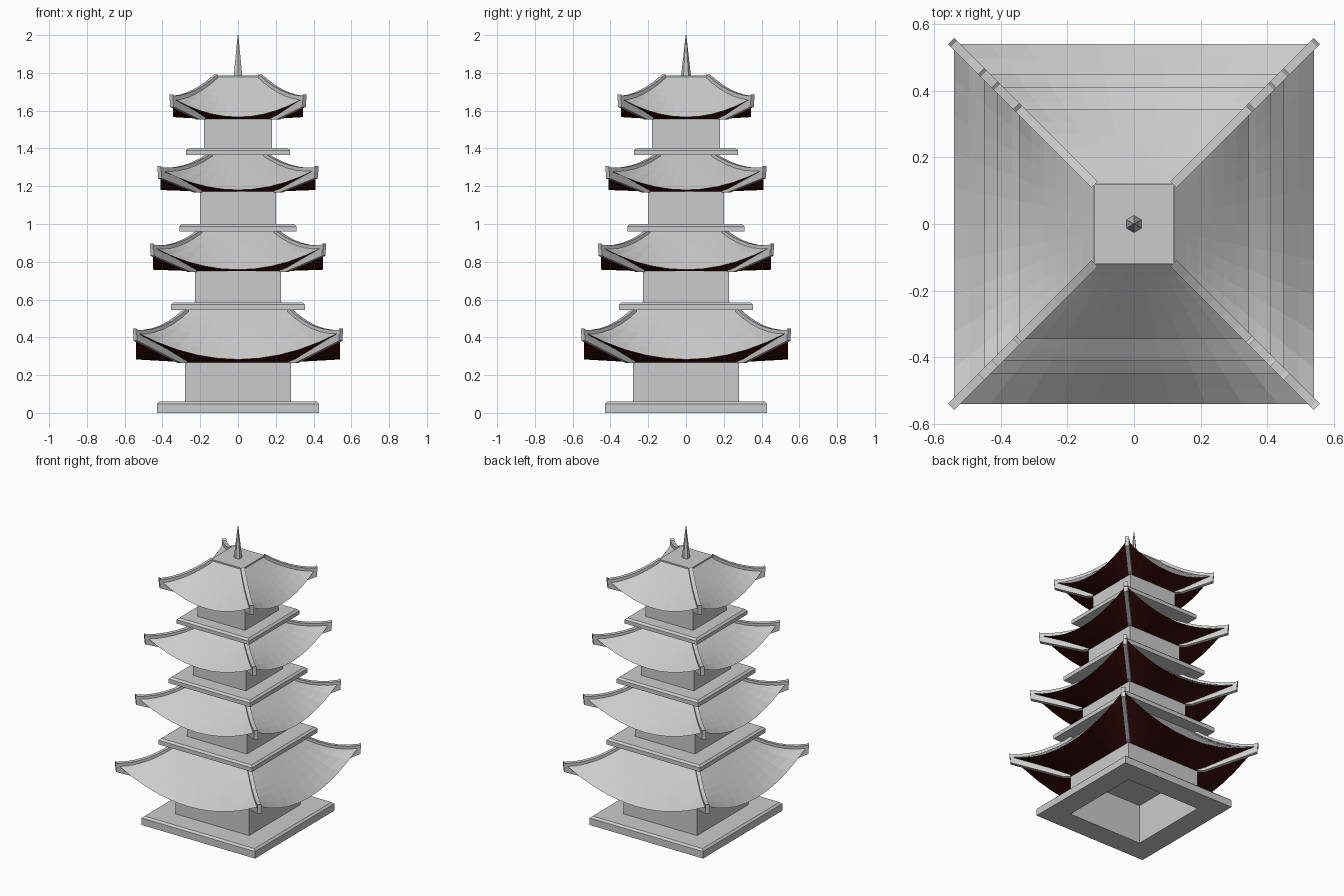
import bpy, bmesh, math
from mathutils import Matrix

if "Cube" in bpy.data.objects:
    bpy.data.objects.remove(bpy.data.objects["Cube"])


def material(name, rgb):
    m = bpy.data.materials.new(name)
    m.diffuse_color = (*rgb, 1)
    m.use_nodes = True
    m.node_tree.nodes["Principled BSDF"].inputs["Base Color"].default_value = m.diffuse_color
    return m


GREY = material("stone_grey", (0.6, 0.6, 0.6))
DARK = material("dark_red", (0.045, 0.004, 0.004))


def finish(name, bm, mat):
    bmesh.ops.remove_doubles(bm, verts=bm.verts, dist=0.0002)
    me = bpy.data.meshes.new(name)
    bm.to_mesh(me)
    bm.free()
    me.materials.append(mat)
    ob = bpy.data.objects.new(name, me)
    bpy.context.collection.objects.link(ob)
    return ob


def square_lathe(name, profile, cap_top=True, cap_bottom=False):
    """Square rings (half width, z), joined from first to last."""
    bm = bmesh.new()
    rings = [[bm.verts.new((sx * r, sy * r, z))
              for sx, sy in ((-1, -1), (1, -1), (1, 1), (-1, 1))] for r, z in profile]
    for a, b in zip(rings, rings[1:]):
        for i in range(4):
            j = (i + 1) % 4
            bm.faces.new((a[i], a[j], b[j], b[i]))
    if cap_top:
        bm.faces.new(rings[-1])
    if cap_bottom:
        bm.faces.new(rings[0][::-1])
    return finish(name, bm, GREY)


def four_sheets(name, point, rows, cols, mat, flip=False):
    """Grid point(s, u) for the front side, repeated on all four sides."""
    bm = bmesh.new()
    for k in range(4):
        rot = Matrix.Rotation(k * math.pi / 2, 3, 'Z')
        g = [[bm.verts.new(rot @ Matrix.Identity(3) @ point(i / rows, 2 * j / cols - 1))
              for j in range(cols + 1)] for i in range(rows + 1)]
        for i in range(rows):
            for j in range(cols):
                f = [g[i][j], g[i + 1][j], g[i + 1][j + 1], g[i][j + 1]]
                bm.faces.new(f[::-1] if flip else f)
    return finish(name, bm, mat)


def four_bars(name, path, half_w):
    """Bars on the four diagonals; path holds (offset, z bottom, z top)."""
    bm = bmesh.new()
    d = half_w / math.sqrt(2)
    for k in range(4):
        rot = Matrix.Rotation(k * math.pi / 2, 3, 'Z')
        rings = []
        for r, lo, hi in path:
            rings.append([bm.verts.new(rot @ Vector(c)) for c in (
                (r - d, -r - d, lo), (r + d, -r + d, lo),
                (r + d, -r + d, hi), (r - d, -r - d, hi))])
        for a, b in zip(rings, rings[1:]):
            for i in range(4):
                j = (i + 1) % 4
                bm.faces.new((a[i], a[j], b[j], b[i]))
        bm.faces.new(rings[0][::-1])
        bm.faces.new(rings[-1])
    bmesh.ops.recalc_face_normals(bm, faces=bm.faces)
    return finish(name, bm, GREY)


from mathutils import Vector

# per tier: platform half, z0, z1 | body half, top | eave half, eave z, lift | roof top half, z
TIERS = [
    (0.43, 0.0, 0.06, 0.28, 0.268, 0.54, 0.283, 0.145, 0.27, 0.545),
    (0.355, 0.545, 0.585, 0.228, 0.75, 0.45, 0.758, 0.12, 0.20, 0.96),
    (0.31, 0.96, 1.0, 0.20, 1.172, 0.41, 1.18, 0.108, 0.145, 1.365),
    (0.275, 1.365, 1.402, 0.18, 1.556, 0.345, 1.566, 0.10, 0.118, 1.78),
]

for n, (ph, z0, z1, bh, zb, eh, ze, lift, th, zt) in enumerate(TIERS, 1):
    # platform with chamfered rim; the lowest is open underneath
    lip = [(ph, z0), (ph, z1 - 0.012), (ph - 0.013, z1), (bh, z1)]
    if n == 1:
        square_lathe("platform_1", [(bh, z1), (bh, z0)] + lip, cap_top=False)
    else:
        square_lathe(f"platform_{n}", lip, cap_bottom=True)
    # body walls
    square_lathe(f"body_{n}", [(bh, z1), (bh, zb)])

    # swept roof with lifted corners
    def roof_z(s, u):
        return zt + (ze - zt) * s + lift * u * u * s * s

    def roof_pt(s, u):
        r = th + (eh - th) * s
        return Vector((u * r, -r, roof_z(s, u)))

    def under_pt(s, u):
        r = bh + (eh - bh) * s
        return Vector((u * r, -r, zb + (roof_z(1, u) - zb) * s))

    four_sheets(f"roof_{n}", roof_pt, 6, 10, GREY)
    four_sheets(f"eave_underside_{n}", under_pt, 1, 10, DARK, flip=True)

    # ridges on top of the hips, rafters below them
    path = []
    for i in range(7):
        s = i / 6
        z = roof_z(s, 1)
        path.append((th + (eh - th) * s, z - 0.012, z + 0.012))
    zc = roof_z(1, 1)
    path.append((eh + 0.008, zc - 0.012, zc + 0.02))
    four_bars(f"hip_ridges_{n}", path, 0.013)
    four_bars(f"hip_rafters_{n}", [(bh, zb - 0.004, zb + 0.015),
                                   (bh + 0.03, zb - 0.004, zb + 0.03),
                                   (eh + 0.005, zc - 0.046, zc - 0.004)], 0.013)

# flat roof cap
square_lathe("roof_cap", [(0.12, 1.772), (0.12, 1.787)], cap_bottom=True)

# six-sided spire
bm = bmesh.new()
bmesh.ops.create_cone(bm, cap_ends=True, segments=6, radius1=0.026, radius2=0.002, depth=0.215,
                      matrix=Matrix.Translation((0, 0, 1.8925)))
finish("spire", bm, GREY)
